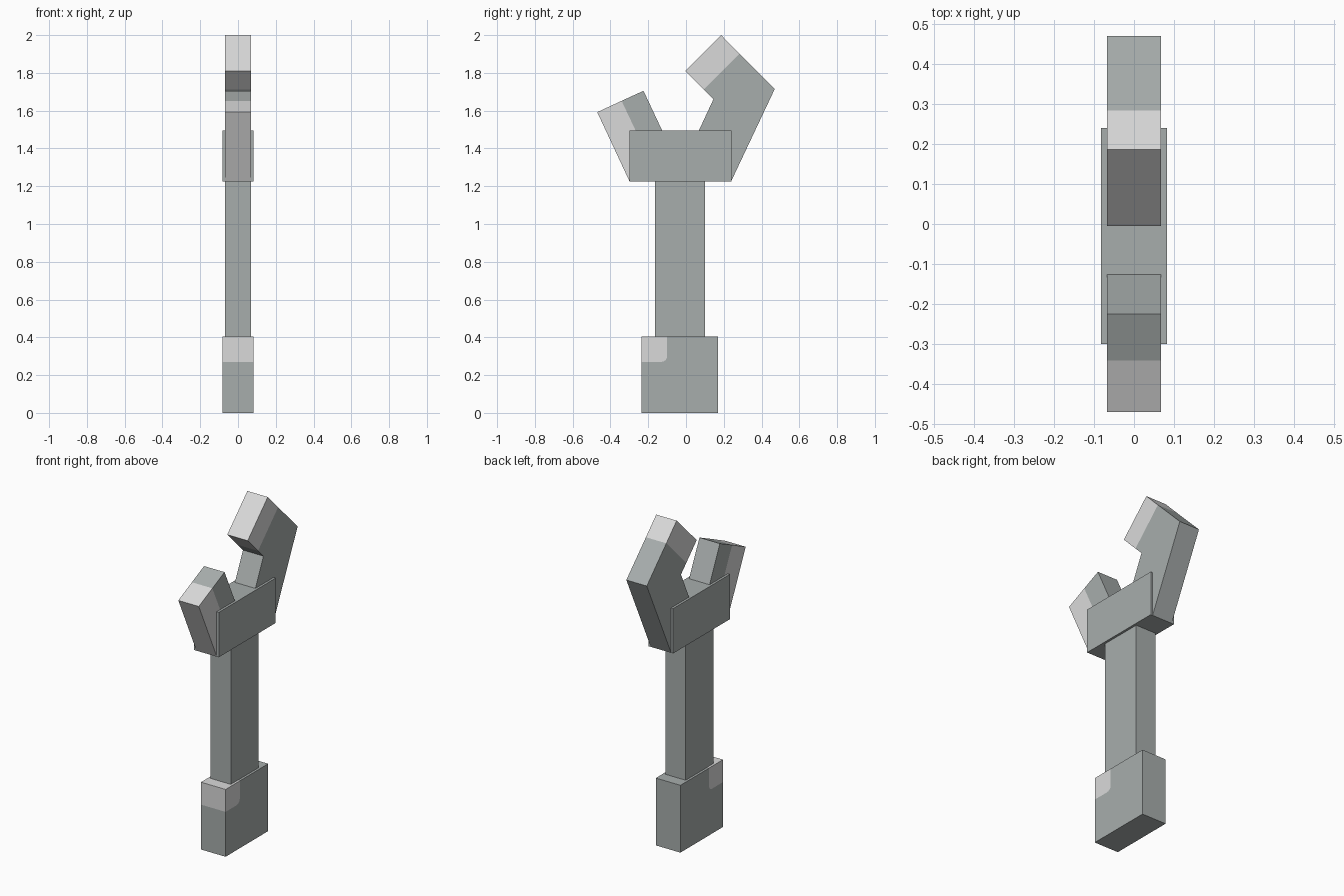
import bpy
import bmesh
from math import cos, sin, pi

cube = bpy.data.objects.get("Cube")
if cube:
    bpy.data.objects.remove(cube, do_unlink=True)


def material(name, rgb):
    mat = bpy.data.materials.new(name)
    mat.use_nodes = True
    mat.diffuse_color = (*rgb, 1)
    mat.node_tree.nodes["Principled BSDF"].inputs["Base Color"].default_value = (*rgb, 1)
    return mat


STEEL = material("steel grey", (0.39, 0.42, 0.415))
SHINE = material("bright grey", (0.70, 0.70, 0.70))


def prism(name, half_width, *regions):
    """Solid across x from (y, z) outlines; neighbouring outlines share points."""
    bm = bmesh.new()
    verts = {}

    def vert(x, p):
        key = (x, round(p[0], 4), round(p[1], 4))
        if key not in verts:
            verts[key] = bm.verts.new(key)
        return verts[key]

    edges = [(a, b) for pts, _ in regions for a, b in zip(pts, pts[1:] + pts[:1])]
    for index, (pts, _) in enumerate(regions):
        for x in (-half_width, half_width):
            bm.faces.new([vert(x, p) for p in pts]).material_index = index
        for a, b in zip(pts, pts[1:] + pts[:1]):
            if (b, a) not in edges:  # outer border only
                quad = [vert(-half_width, a), vert(-half_width, b),
                        vert(half_width, b), vert(half_width, a)]
                bm.faces.new(quad).material_index = index
    bmesh.ops.recalc_face_normals(bm, faces=bm.faces)
    mesh = bpy.data.meshes.new(name)
    bm.to_mesh(mesh)
    bm.free()
    for _, mat in regions:
        mesh.materials.append(mat)
    obj = bpy.data.objects.new(name, mesh)
    bpy.context.collection.objects.link(obj)
    return obj


def rect(y0, y1, z0, z1):
    return [(y0, z0), (y1, z0), (y1, z1), (y0, z1)]


WIDE, SLIM = 0.082, 0.068

# Handle end, with a bright rounded patch on its upper front corner
front, back, top = -0.235, 0.17, 0.405
patch_y, patch_z, r = -0.10, 0.27, 0.03
arc = [(patch_y - r + r * sin(t * pi / 8), patch_z + r - r * cos(t * pi / 8))
       for t in range(5)]
patch_edge = [(front, patch_z)] + arc + [(patch_y, top)]
prism("handle_end", WIDE,
      ([(front, 0.0), (back, 0.0), (back, top)] + patch_edge[::-1], STEEL),
      (patch_edge + [(front, top)], SHINE))

# Shaft and head block
prism("shaft", SLIM, (rect(-0.165, 0.10, 0.40, 1.23), STEEL))
prism("head_block", WIDE, (rect(-0.30, 0.24, 1.225, 1.495), STEEL))

# Short front jaw, bright along its outer half
low, high = (-0.17, 1.29), (-0.341, 1.652)
prism("short_jaw", SLIM,
      ([(-0.30, 1.228), low, high, (-0.47, 1.592)], SHINE),
      ([low, (-0.055, 1.343), (-0.225, 1.705), high], STEEL))

# Long hooked back jaw with a bright tip
under, over = (0.094, 1.711), (0.284, 1.901)
prism("long_jaw", SLIM,
      ([(0.24, 1.228), (0.47, 1.715), over, under, (0.145, 1.66), (-0.003, 1.342)], STEEL),
      ([under, over, (0.186, 2.0), (-0.005, 1.81)], SHINE))
